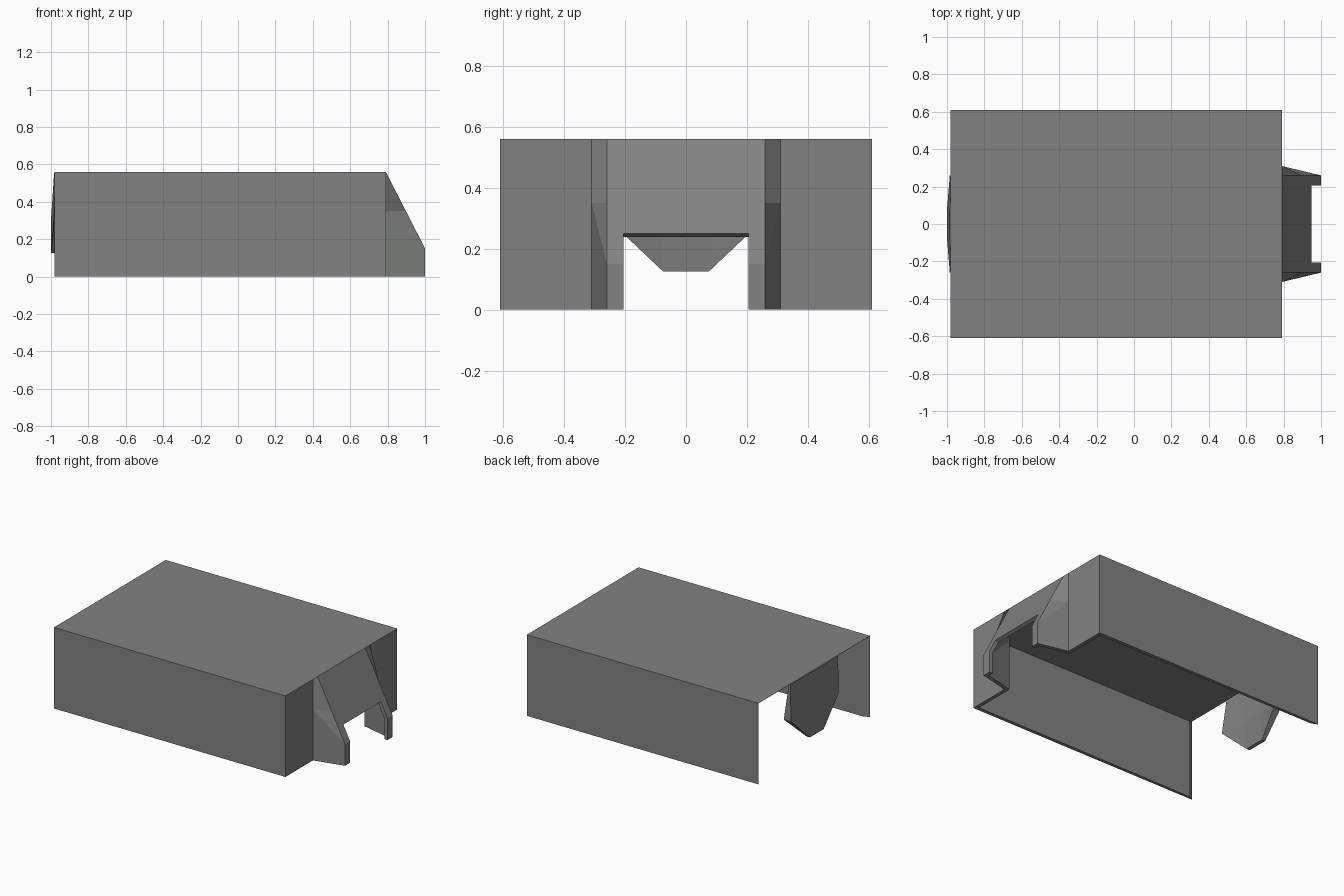
import bpy, bmesh

if "Cube" in bpy.data.objects:
    bpy.data.objects.remove(bpy.data.objects["Cube"])

grey = bpy.data.materials.new("dark_grey")
grey.diffuse_color = (0.22, 0.225, 0.22, 1)
grey.use_nodes = True
grey.node_tree.nodes["Principled BSDF"].inputs["Base Color"].default_value = grey.diffuse_color


def make_half(name, verts, faces, cut_x=None):
    """Build the +y half from named points and mirror it across y = 0."""
    bm = bmesh.new()
    bv = {k: bm.verts.new(p) for k, p in verts.items()}
    for f in faces:
        bm.faces.new([bv[k] for k in f])
    bmesh.ops.recalc_face_normals(bm, faces=bm.faces)
    bm.faces.ensure_lookup_table()
    if cut_x is not None:
        if bm.faces[0].normal.z < 0:
            bmesh.ops.reverse_faces(bm, faces=bm.faces)
        bmesh.ops.bisect_plane(bm, geom=bm.verts[:] + bm.edges[:] + bm.faces[:],
                               plane_co=(cut_x, 0, 0), plane_no=(1, 0, 0))
    me = bpy.data.meshes.new(name)
    bm.to_mesh(me)
    bm.free()
    me.materials.append(grey)
    ob = bpy.data.objects.new(name, me)
    bpy.context.collection.objects.link(ob)
    m = ob.modifiers.new("mirror", 'MIRROR')
    m.use_axis = (False, True, False)
    m.use_clip = True
    return ob


# Cover shell: roof, side walls, end wall and sloped hood with a notch
XB, XE, W, H = -0.98, 0.79, 0.61, 0.56
P = {
    "roof_mid_back": (XB, 0, H), "roof_back": (XB, W, H), "roof_front": (XE, W, H),
    "foot_front": (XE, W, 0), "foot_back": (XB, W, 0),
    "A": (XE, .31, 0), "G": (XE, .31, .35), "B": (XE, .31, H),
    "C": (XE, .26, H), "T": (XE, 0, H),
    "F": (.8976, .26, .35), "D": (1, .26, .15), "E": (1, .26, 0),
    "L": (1, .205, .15), "M": (1, .205, 0),
    "N": (.949, .205, .25), "K": (.949, 0, .25),
}
faces = [
    ("roof_mid_back", "T", "C", "B", "roof_front", "roof_back"),
    ("roof_back", "roof_front", "foot_front", "foot_back"),
    ("roof_front", "B", "G", "A", "foot_front"),
    ("T", "K", "N", "L", "D", "F", "C"),
    ("D", "L", "M", "E"),
    ("A", "G", "D", "E"), ("G", "F", "D"), ("B", "C", "F", "G"),
]
shell = make_half("cover_shell", P, faces, cut_x=-0.94)

# Wall thickness, tapering to a thin lip at the open end
vg = shell.vertex_groups.new(name="thickness")
for v in shell.data.vertices:
    vg.add([v.index], 1.0 if v.co.x > -0.95 else 0.08, 'REPLACE')
s = shell.modifiers.new("thickness", 'SOLIDIFY')
s.thickness = 0.025
s.offset = -1
s.use_even_offset = True
s.thickness_clamp = 2
s.vertex_group = "thickness"

# Hanging flap: faceted plate, thicker at mid height, at the open end
rows = [  # z, outer y, front centre x, front outer x, back centre x, back outer x
    (.555, .26, -.983, -.98, -.968, -.968),
    (.30, .26, -1.0, -.985, -.955, -.93),
    (.125, .075, -1.0, -1.0, -.975, -.975),
]
Q = {}
for r, (z, yo, fc, fo, bc, bo) in enumerate(rows):
    for side, xc, xo in (("f", fc, fo), ("b", bc, bo)):
        Q[side, r, 0] = (xc, 0, z)
        Q[side, r, 1] = (xc, .075, z)
        if r < 2:
            Q[side, r, 2] = (xo, yo, z)
faces = []
for side in "fb":
    faces += [[(side, 0, c), (side, 0, c + 1), (side, 1, c + 1), (side, 1, c)] for c in (0, 1)]
    faces.append([(side, 1, 0), (side, 1, 1), (side, 2, 1), (side, 2, 0)])
    faces.append([(side, 1, 1), (side, 1, 2), (side, 2, 1)])
rim = [(0, 0), (0, 1), (0, 2), (1, 2), (2, 1), (2, 0)]
for a, b in zip(rim, rim[1:]):
    faces.append([("f", *a), ("f", *b), ("b", *b), ("b", *a)])
make_half("hanging_flap", Q, faces)
